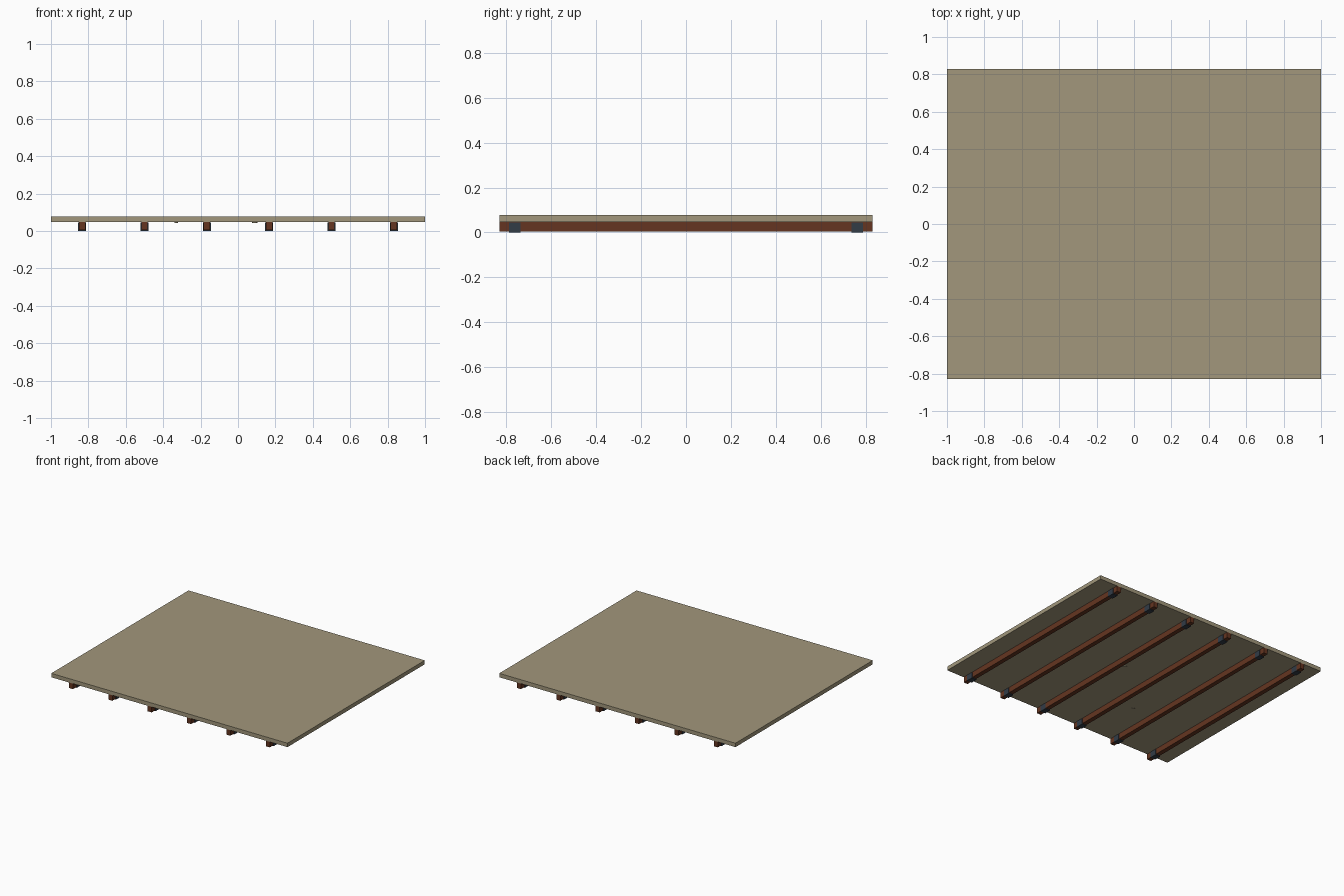
import bpy

# Remove the default object
cube = bpy.data.objects.get("Cube")
if cube:
    bpy.data.objects.remove(cube, do_unlink=True)


def make_material(name, rgb):
    mat = bpy.data.materials.new(name)
    mat.use_nodes = True
    colour = (*rgb, 1.0)
    mat.diffuse_color = colour
    mat.node_tree.nodes["Principled BSDF"].inputs["Base Color"].default_value = colour
    return mat


def box(name, centre, size, mat):
    bpy.ops.mesh.primitive_cube_add(size=1, location=centre)
    obj = bpy.context.object
    obj.name = name
    obj.scale = size
    bpy.ops.object.transform_apply(location=False, rotation=False, scale=True)
    obj.data.materials.append(mat)
    return obj


tan = make_material("tan_plaster", (0.36, 0.31, 0.20))
brown = make_material("brown_wood", (0.13, 0.036, 0.015))
steel = make_material("dark_blue_steel", (0.032, 0.045, 0.062))

HALF_DEPTH = 0.83
SLAB_BOTTOM, SLAB_TOP = 0.047, 0.077
BEAM_BOTTOM = 0.005

# Flat roof slab
box("roof_slab", (0, 0, (SLAB_BOTTOM + SLAB_TOP) / 2),
    (2, 2 * HALF_DEPTH, SLAB_TOP - SLAB_BOTTOM), tan)

# Six evenly spaced beams, each with a steel band near both ends
for i in range(6):
    x = (i - 2.5) / 3
    box(f"beam_{i + 1}", (x, 0, (BEAM_BOTTOM + SLAB_BOTTOM) / 2),
        (0.034, 2 * HALF_DEPTH, SLAB_BOTTOM - BEAM_BOTTOM), brown)
    for end, side in (("front", -1), ("back", 1)):
        box(f"{end}_band_{i + 1}", (x, side * 0.763, 0.0225),
            (0.042, 0.052, 0.045), steel)

# Small studs on the underside
for name, x, y, radius in (("centre_stud", 0.09, 0.01, 0.014),
                           ("front_stud", -0.33, -0.4, 0.01)):
    bpy.ops.mesh.primitive_cylinder_add(vertices=8, radius=radius, depth=0.006,
                                        location=(x, y, SLAB_BOTTOM - 0.002))
    stud = bpy.context.object
    stud.name = name
    stud.data.materials.append(tan)
